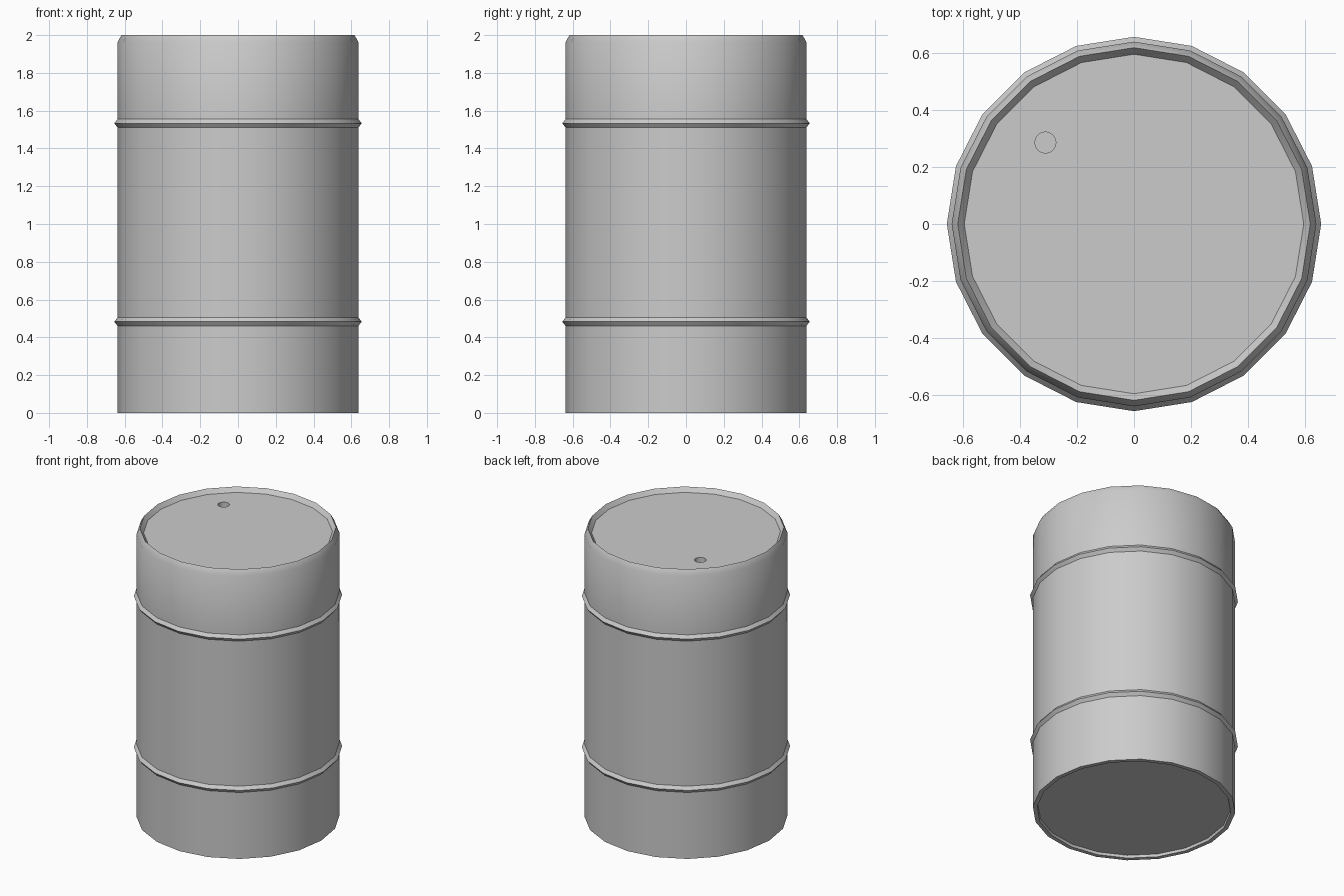
import bpy
import bmesh
import math

SIDES = 20

default = bpy.data.objects.get("Cube")
if default:
    bpy.data.objects.remove(default, do_unlink=True)

# Single painted steel colour
steel = bpy.data.materials.new("grey_steel")
steel.use_nodes = True
grey = (0.6, 0.6, 0.6, 1.0)
steel.diffuse_color = grey
steel.node_tree.nodes["Principled BSDF"].inputs["Base Color"].default_value = grey


def lathe(name, profile, sides, centre=(0, 0)):
    """Spin a (radius, height) profile into a closed solid with flat caps."""
    bm = bmesh.new()
    rings = []
    for r, z in profile:
        angles = [math.tau * i / sides for i in range(sides)]
        rings.append([bm.verts.new((centre[0] + r * math.cos(a),
                                    centre[1] + r * math.sin(a), z)) for a in angles])
    for low, high in zip(rings, rings[1:]):
        for i in range(sides):
            j = (i + 1) % sides
            bm.faces.new((low[i], low[j], high[j], high[i]))
    bm.faces.new(rings[0][::-1])
    bm.faces.new(rings[-1])
    bmesh.ops.recalc_face_normals(bm, faces=bm.faces)
    mesh = bpy.data.meshes.new(name)
    bm.to_mesh(mesh)
    bm.free()
    mesh.materials.append(steel)
    obj = bpy.data.objects.new(name, mesh)
    bpy.context.collection.objects.link(obj)
    return obj


def rib(z, wall=0.638, peak=0.655, half=0.022):
    """Pointed rolling hoop on the wall."""
    return [(wall, z - half), (peak, z), (wall, z + half)]


# Drum: recessed base, wall with two hoops, bevelled rim, sunken lid
profile = [(0.606, 0.018), (0.61, 0), (0.638, 0)]
profile += rib(0.483) + rib(1.533)
profile += [(0.638, 1.962), (0.617, 2.0), (0.594, 1.97)]
drum = lathe("drum", profile, SIDES)

bpy.ops.object.select_all(action='DESELECT')
drum.select_set(True)
bpy.context.view_layer.objects.active = drum
bpy.ops.object.shade_smooth_by_angle(angle=math.radians(35))

# Bung hole sunk into the lid
cutter = lathe("bung_cutter", [(0.037, 1.92), (0.037, 2.1)], 16, (-0.31, 0.285))
cutter.hide_render = True
cut = drum.modifiers.new("bung_hole", 'BOOLEAN')
cut.operation = 'DIFFERENCE'
cut.solver = 'EXACT'
cut.object = cutter
bpy.ops.object.modifier_apply(modifier=cut.name)
bpy.data.objects.remove(cutter, do_unlink=True)
